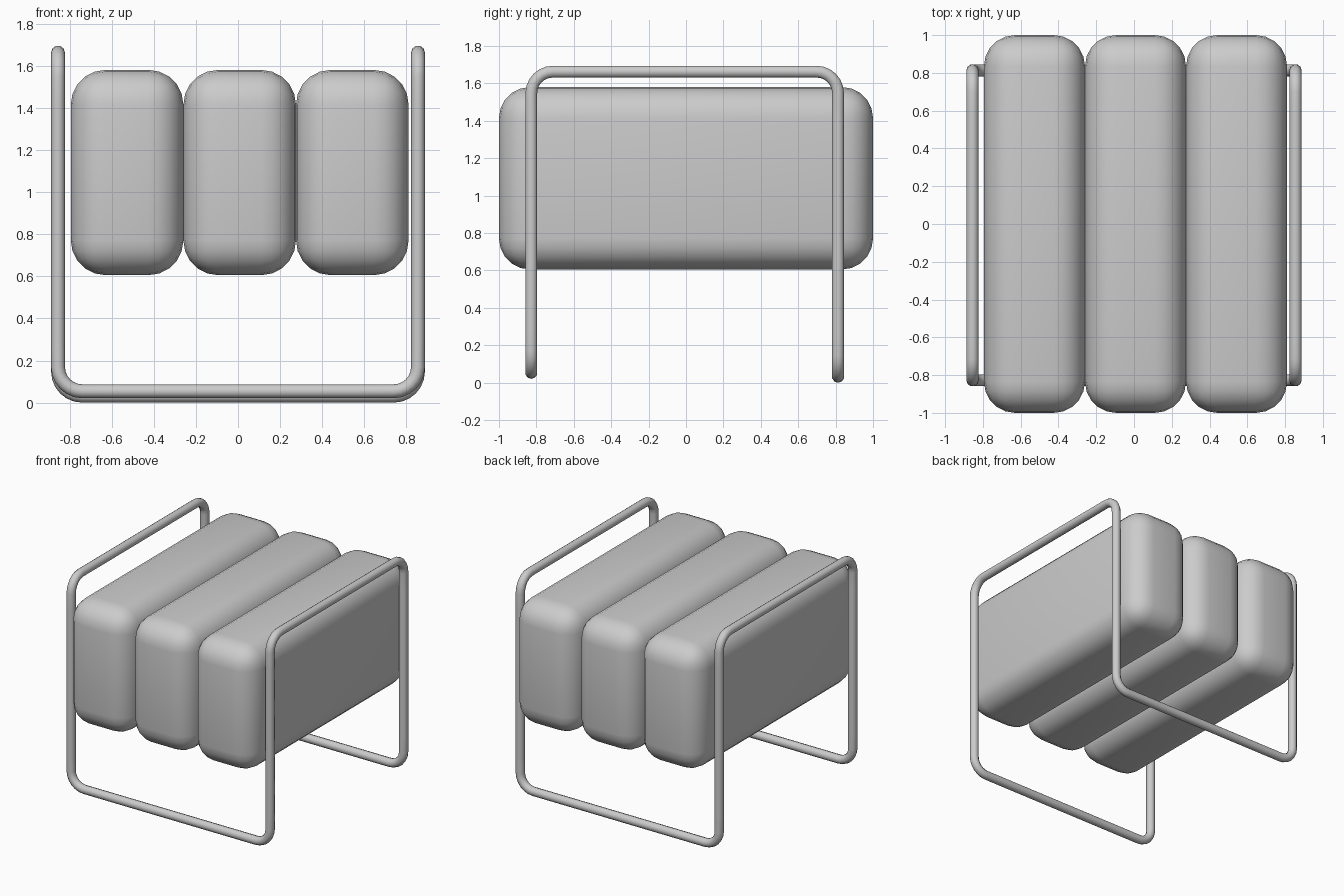
import bpy
import bmesh
from mathutils import Vector

cube = bpy.data.objects.get("Cube")
if cube:
    bpy.data.objects.remove(cube, do_unlink=True)

GREY = (0.6, 0.6, 0.6, 1)
mat = bpy.data.materials.new("plain grey")
mat.use_nodes = True
mat.diffuse_color = GREY
mat.node_tree.nodes["Principled BSDF"].inputs["Base Color"].default_value = GREY


def add_object(name, data):
    obj = bpy.data.objects.new(name, data)
    bpy.context.collection.objects.link(obj)
    data.materials.append(mat)
    return obj


def cushion(name, centre, size, radius):
    """Soft block with generously rounded edges."""
    mesh = bpy.data.meshes.new(name)
    bm = bmesh.new()
    bmesh.ops.create_cube(bm, size=1)
    bmesh.ops.scale(bm, vec=size, verts=bm.verts)
    bmesh.ops.bevel(bm, geom=bm.edges[:], offset=radius, segments=5,
                    profile=0.5, affect='EDGES')
    for face in bm.faces:
        face.smooth = True
    bm.to_mesh(mesh)
    bm.free()
    obj = add_object(name, mesh)
    obj.location = centre
    return obj


def tube_loop(name, corners, fillet, radius):
    """Closed bent tube through the corners, with round bends."""
    curve = bpy.data.curves.new(name, 'CURVE')
    curve.dimensions = '3D'
    curve.bevel_depth = radius
    curve.bevel_resolution = 3
    curve.resolution_u = 6
    spline = curve.splines.new('BEZIER')
    spline.bezier_points.add(2 * len(corners) - 1)
    spline.use_cyclic_u = True
    pts = [Vector(c) for c in corners]
    for i, p in enumerate(pts):
        before = (pts[i - 1] - p).normalized() * fillet
        after = (pts[(i + 1) % len(pts)] - p).normalized() * fillet
        enter, leave = spline.bezier_points[2 * i:2 * i + 2]
        for point, arm, inner_first in ((enter, before, False), (leave, after, True)):
            point.handle_left_type = point.handle_right_type = 'FREE'
            point.co = p + arm
            toward, away = p + arm * 0.45, p + arm * 1.55
            point.handle_left = toward if inner_first else away
            point.handle_right = away if inner_first else toward
    return add_object(name, curve)


# Three upholstered rolls side by side
for label, x in (("right", -0.527), ("middle", 0.008), ("left", 0.543)):
    cushion(label + "_cushion", (x, 0, 1.093), (0.535, 2.0, 0.975), 0.165)

# One continuous bent tube: floor bars, legs and side rails
X, FRONT, BACK, TOP = 0.855, -0.827, 0.813, 1.663
FRONT_FLOOR, BACK_FLOOR = 0.054, 0.033
tube_loop("tube_frame", [
    (-X, FRONT, FRONT_FLOOR), (X, FRONT, FRONT_FLOOR),
    (X, FRONT, TOP), (X, BACK, TOP),
    (X, BACK, BACK_FLOOR), (-X, BACK, BACK_FLOOR),
    (-X, BACK, TOP), (-X, FRONT, TOP),
], 0.115, 0.033)
